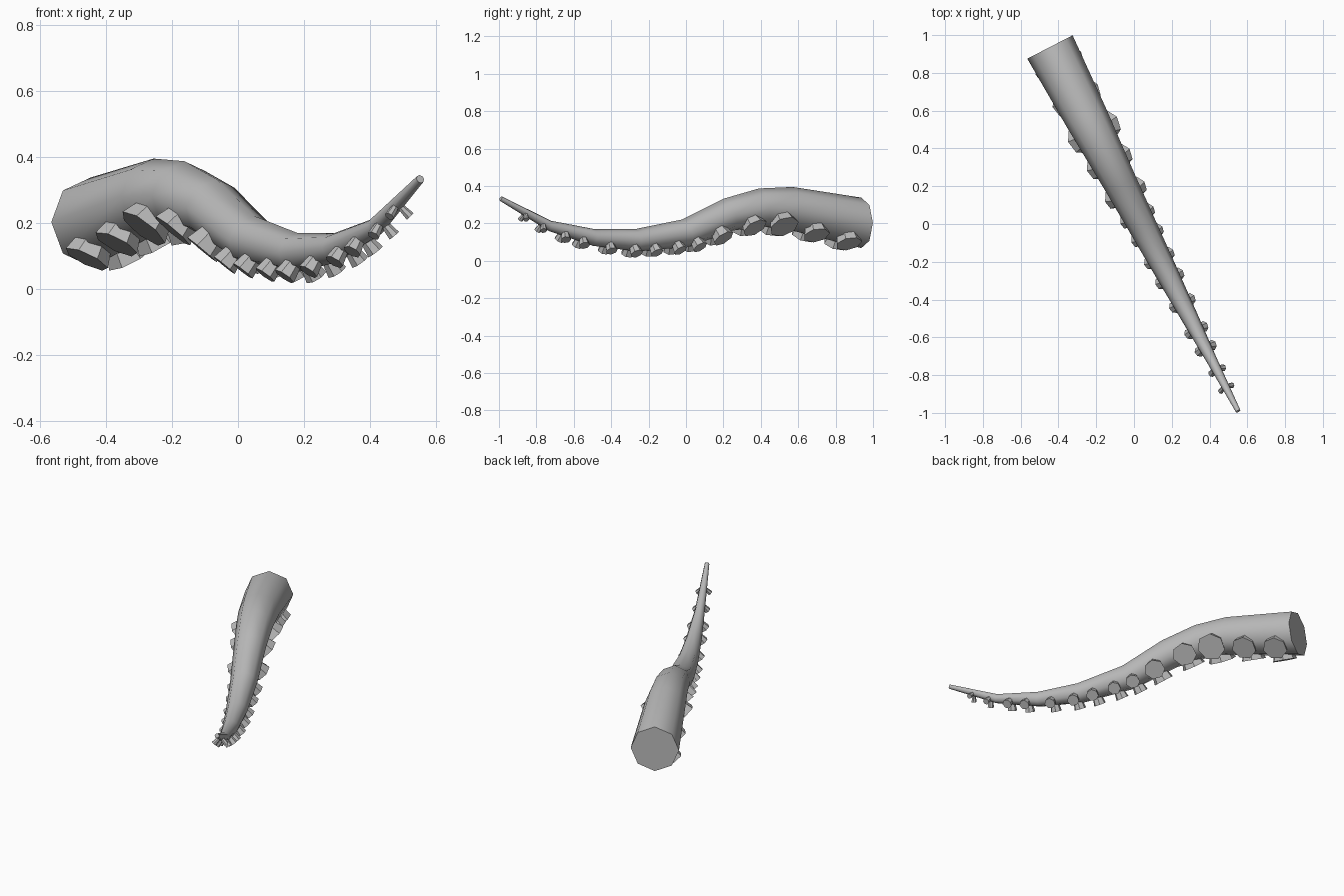
import bpy, bmesh, math
from mathutils import Vector

if "Cube" in bpy.data.objects:
    bpy.data.objects.remove(bpy.data.objects["Cube"])

grey = bpy.data.materials.new("grey")
grey.diffuse_color = (0.5, 0.5, 0.5, 1)
grey.use_nodes = True
grey.node_tree.nodes["Principled BSDF"].inputs["Base Color"].default_value = grey.diffuse_color

# The tentacle bends inside one vertical plane
ROOT = Vector((-0.445, 0.937, 0))
AXIS = Vector((0.459, -0.888, 0)).normalized()
SIDE = Vector((0.888, 0.459, 0)).normalized()
UP = Vector((0, 0, 1))

# Ridge line: distance along the axis, height, radius of the arm
RIDGE = [(0, .338, .135), (.413, .395, .115), (.616, .387, .103), (.83, .332, .09),
         (1.078, .221, .076), (1.36, .17, .06), (1.607, .17, .045), (1.866, .214, .028),
         (2.165, .345, .013)]


def build(name, bm, smooth):
    bmesh.ops.recalc_face_normals(bm, faces=bm.faces)
    mesh = bpy.data.meshes.new(name)
    bm.to_mesh(mesh)
    bm.free()
    mesh.materials.append(grey)
    ob = bpy.data.objects.new(name, mesh)
    bpy.context.collection.objects.link(ob)
    if smooth:
        bpy.context.view_layer.objects.active = ob
        ob.select_set(True)
        bpy.ops.object.shade_smooth_by_angle(angle=math.radians(50))
        ob.select_set(False)
    return ob


def ring(bm, centre, u, v, radius, sides):
    return [bm.verts.new(centre + radius * (u * math.cos(a) + v * math.sin(a)))
            for a in (2 * math.pi * i / sides for i in range(sides))]


def bridge(bm, a, b):
    for i in range(len(a)):
        j = (i + 1) % len(a)
        bm.faces.new((a[i], a[j], b[j], b[i]))


# Centre line frames: (s, centre, normal, radius)
frames = []
for i, (s, z, r) in enumerate(RIDGE):
    a, b = RIDGE[max(i - 1, 0)], RIDGE[min(i + 1, len(RIDGE) - 1)]
    tangent = (AXIS * (b[0] - a[0]) + UP * (b[1] - a[1])).normalized()
    normal = UP.copy() if i == 0 else SIDE.cross(tangent)
    if normal.z < 0:
        normal.negate()
    frames.append((s, ROOT + AXIS * s + UP * z - normal * r, normal, r))

# Arm
bm = bmesh.new()
rings = [ring(bm, c, n, SIDE, r, 8) for _, c, n, r in frames]
for a, b in zip(rings, rings[1:]):
    bridge(bm, a, b)
bm.faces.new(rings[0])
bm.faces.new(rings[-1])
build("arm", bm, True)


def sample(s):
    for f, g in zip(frames, frames[1:]):
        s0, s1 = (f[1] - ROOT).dot(AXIS), (g[1] - ROOT).dot(AXIS)
        if s <= s1:
            t = (s - s0) / (s1 - s0)
            return f[1].lerp(g[1], t), f[2].lerp(g[2], t).normalized(), f[3] + (g[3] - f[3]) * t


# Mirrored pairs of flared suckers: position, cap radius, spread angle
SUCKERS = [(.11, .072, 29), (.30, .072, 31), (.51, .082, 40), (.70, .07, 38), (.895, .06, 36),
           (1.03, .042, 36), (1.14, .038, 36), (1.27, .036, 36), (1.385, .035, 36),
           (1.525, .032, 36), (1.68, .03, 36), (1.785, .028, 36), (1.915, .019, 36), (2.02, .015, 40)]
for k, (s, cap, angle) in enumerate(SUCKERS):
    centre, normal, r = sample(s)
    reach = r + (.022 if s < .8 else .034)
    for sign, label in ((-1, "left"), (1, "right")):
        out = SIDE * sign * math.sin(math.radians(angle)) - normal * math.cos(math.radians(angle))
        along = out.cross(SIDE).normalized()
        across = out.cross(along).normalized()
        bm = bmesh.new()
        inner = ring(bm, centre + out * r * 0.5, along, across, cap * 0.68, 7)
        outer = ring(bm, centre + out * reach, along, across, cap, 7)
        bridge(bm, inner, outer)
        bm.faces.new(inner)
        bm.faces.new(outer)
        build(f"sucker_{label}_{k + 1}", bm, False)
